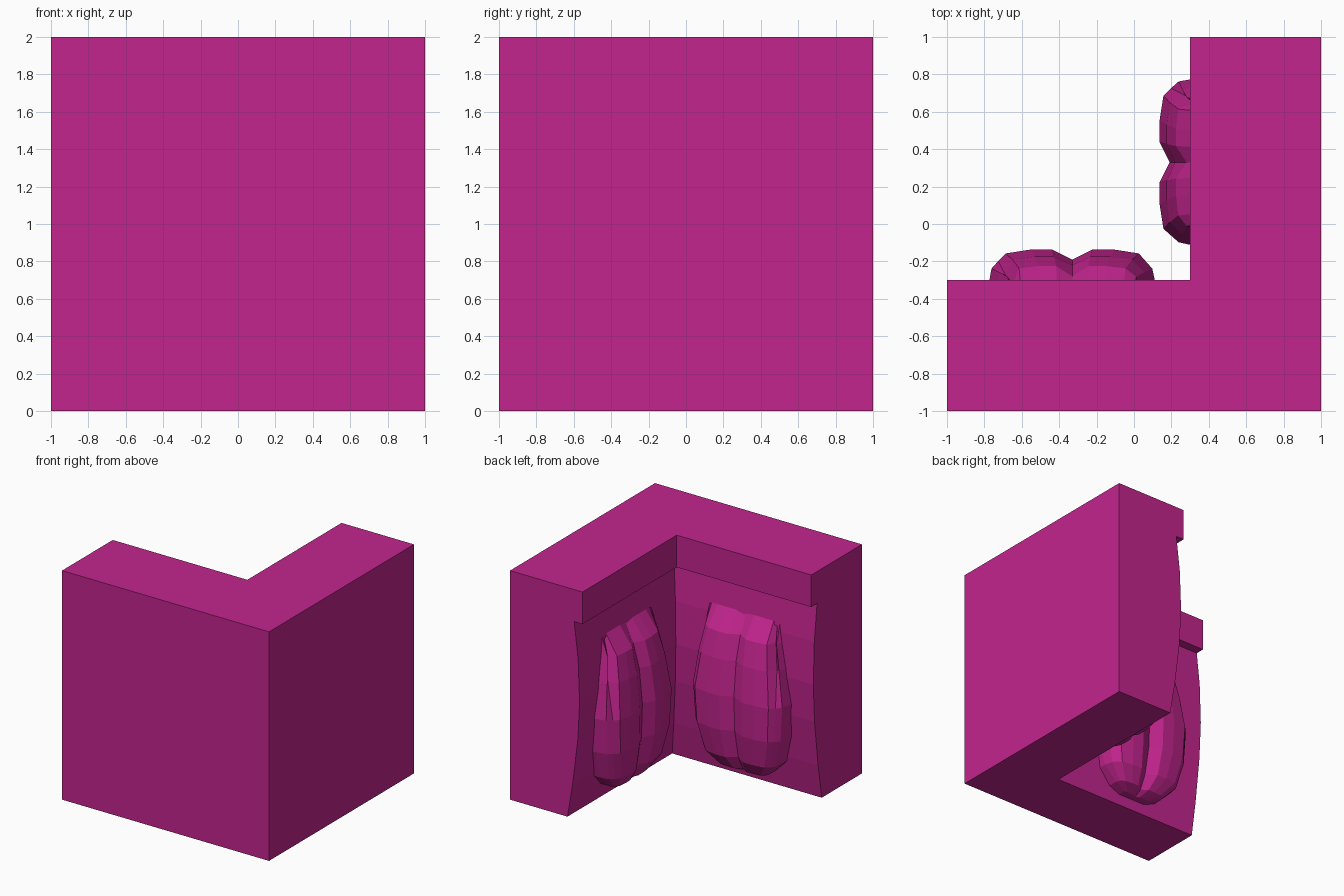
import bpy, bmesh

if "Cube" in bpy.data.objects:
    bpy.data.objects.remove(bpy.data.objects["Cube"])

magenta = bpy.data.materials.new("magenta")
magenta.diffuse_color = (0.54, 0.018, 0.27, 1)
magenta.use_nodes = True
magenta.node_tree.nodes["Principled BSDF"].inputs["Base Color"].default_value = magenta.diffuse_color


def loft(name, loops):
    """Skin a stack of equal-length loops and cap both ends."""
    bm = bmesh.new()
    rings = [[bm.verts.new(p) for p in loop] for loop in loops]
    n = len(rings[0])
    for a, b in zip(rings, rings[1:]):
        for i in range(n):
            j = (i + 1) % n
            bm.faces.new((a[i], a[j], b[j], b[i]))
    bm.faces.new(rings[0][::-1])
    bm.faces.new(rings[-1])
    bmesh.ops.recalc_face_normals(bm, faces=bm.faces)
    mesh = bpy.data.meshes.new(name)
    bm.to_mesh(mesh)
    bm.free()
    mesh.materials.append(magenta)
    obj = bpy.data.objects.new(name, mesh)
    bpy.context.collection.objects.link(obj)
    return obj


# L-shaped corner wall: (height, inner face position), rim overhangs the curved wall
profile = [(0, .445), (.3, .395), (.7, .345), (1.03, .328),
           (1.4, .342), (1.72, .38), (1.72, .30), (2, .30)]
loft("corner_wall", [[(-1, -1, z), (1, -1, z), (1, 1, z), (c, 1, z),
                      (c, -c, z), (-1, -c, z)] for z, c in profile])

# Carved double-lobed relief: (height, half width, front of lobes, seam, side fold)
levels = [(.09, .13, -.36, -.38, 0), (.13, .24, -.27, -.31, 0),
          (.25, .36, -.19, -.25, 0), (.50, .43, -.145, -.20, 0),
          (.80, .45, -.137, -.19, 0), (1.10, .405, -.175, -.22, .05),
          (1.31, .36, -.225, -.28, .06), (1.48, .345, -.355, -.36, 0)]
CENTRE, BACK = -.33, -.5


def relief_loop(z, w, front, seam, fold):
    wall = min(-.34, front)

    def at(f):
        return wall + (front - wall) * f

    half = [(1, wall), (.95, at(.5)), (.79, at(.9)), (.5, front), (.24, front)]
    left = [(-1, BACK), (-1, wall), (-.96, at(.5)), (-.88, at(.7) - fold),
            (-.79, at(.9)), (-.5, front), (-.24, front)]
    pts = left + [(0, seam)] + half[::-1] + [(1, BACK)]
    return [(CENTRE + u * w, y, z) for u, y in pts]


loops = [relief_loop(*lv) for lv in levels]
loft("front_wall_relief", loops)
# Same relief mirrored across the corner diagonal
loft("right_wall_relief", [[(-y, -x, z) for x, y, z in lp] for lp in loops])
